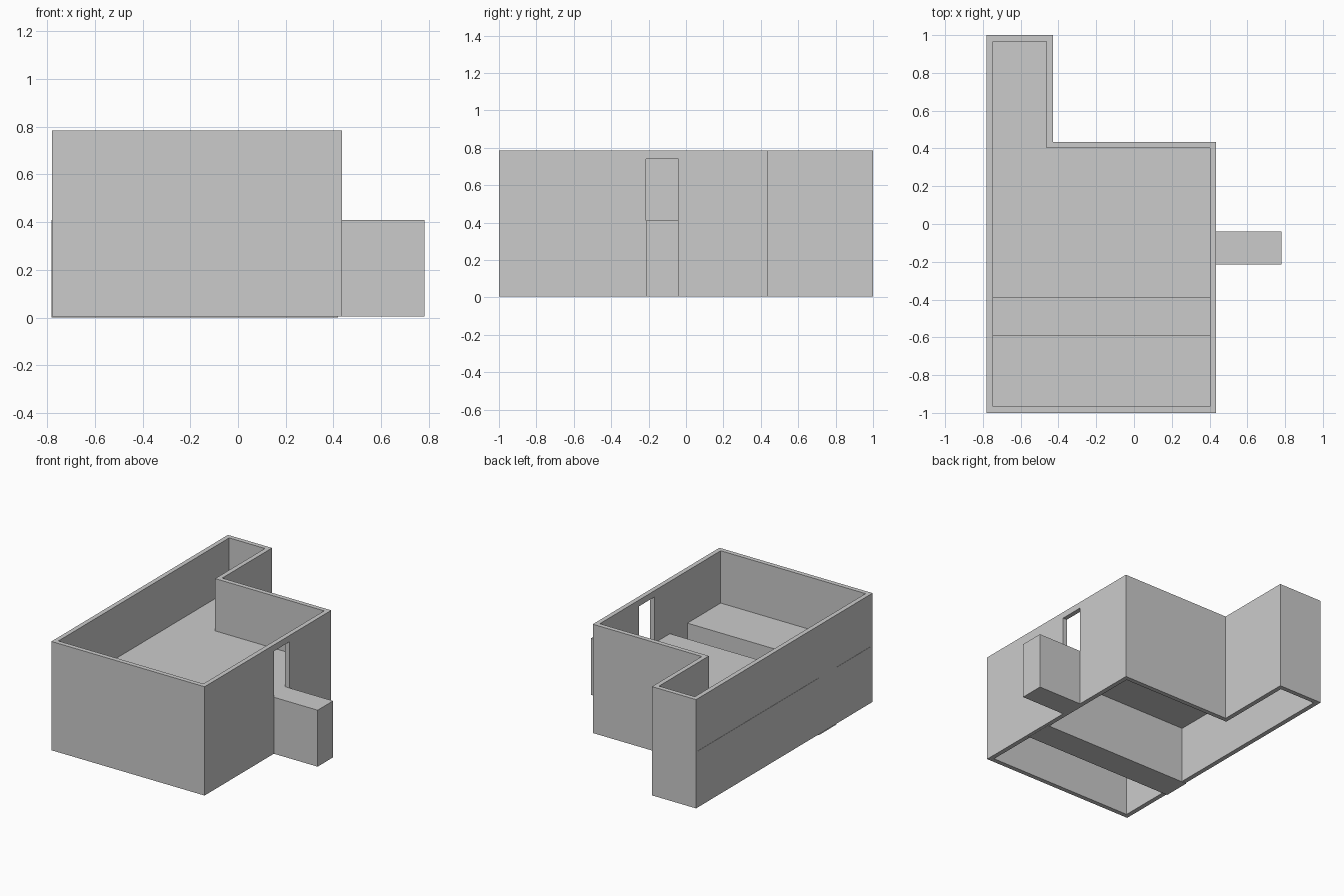
import bpy

if "Cube" in bpy.data.objects:
    bpy.data.objects.remove(bpy.data.objects["Cube"])

BASE, TOP, FLOOR, T = 0.005, 0.785, 0.41, 0.033
LEFT, RIGHT, FRONT, BACK = -0.78, 0.435, -1.0, 1.0
NOOK_X, NOOK_Y = -0.43, 0.435


def make_object(name, verts, faces):
    mesh = bpy.data.meshes.new(name)
    mesh.from_pydata(verts, [], faces)
    mesh.update()
    obj = bpy.data.objects.new(name, mesh)
    bpy.context.collection.objects.link(obj)
    return obj


def box(name, x0, x1, y0, y1, z0, z1):
    verts = [(x, y, z) for z in (z0, z1)
             for x, y in ((x0, y0), (x1, y0), (x1, y1), (x0, y1))]
    faces = [(3, 2, 1, 0), (4, 5, 6, 7)]
    faces += [(i, (i + 1) % 4, (i + 1) % 4 + 4, i + 4) for i in range(4)]
    return make_object(name, verts, faces)


def l_outline(t):
    """Counter-clockwise L-shaped footprint, inset by t."""
    return [(LEFT + t, FRONT + t), (RIGHT - t, FRONT + t),
            (RIGHT - t, NOOK_Y - t), (NOOK_X - t, NOOK_Y - t),
            (NOOK_X - t, BACK - t), (LEFT + t, BACK - t)]


# L-shaped outer walls, open at top and bottom
n = 6
loops = [(l_outline(0), BASE), (l_outline(0), TOP),
         (l_outline(T), TOP), (l_outline(T), BASE)]
verts = [(x, y, z) for pts, z in loops for x, y in pts]
faces = []
for k in range(4):
    a, b = k * n, ((k + 1) % 4) * n
    faces += [(a + i, a + (i + 1) % n, b + (i + 1) % n, b + i) for i in range(n)]
walls = make_object("walls", verts, faces)

# Doorway cut through the right wall
cutter = box("doorway_cutter", RIGHT - 0.1, RIGHT + 0.1, -0.215, -0.04, FLOOR, 0.74)
cutter.hide_render = True
mod = walls.modifiers.new("doorway", 'BOOLEAN')
mod.operation = 'DIFFERENCE'
mod.solver = 'EXACT'
mod.object = cutter
bpy.context.view_layer.objects.active = walls
bpy.ops.object.modifier_apply(modifier=mod.name)
bpy.data.objects.remove(cutter)

# Raised floor sheet with a sunken channel, running into the narrow nook
x0, x1 = LEFT - 0.002, RIGHT - T / 2
yn = NOOK_Y - T / 2
profile = [(FRONT + T / 2, FLOOR), (-0.59, FLOOR), (-0.59, 0.0),
           (-0.392, 0.0), (-0.392, FLOOR), (yn, FLOOR)]
verts = [(x, y, z) for y, z in profile for x in (x0, x1)]
faces = [(2 * i, 2 * i + 1, 2 * i + 3, 2 * i + 2) for i in range(len(profile) - 1)]
make_object("floor_with_channel", verts, faces)

xn, yb = NOOK_X - T / 2, BACK - T / 2
make_object("nook_floor", [(x0, yn, FLOOR), (xn, yn, FLOOR),
                           (xn, yb, FLOOR), (x0, yb, FLOOR)], [(0, 1, 2, 3)])

# Entrance step outside the doorway
box("entrance_step", RIGHT, 0.782, -0.215, -0.04, BASE, FLOOR)
